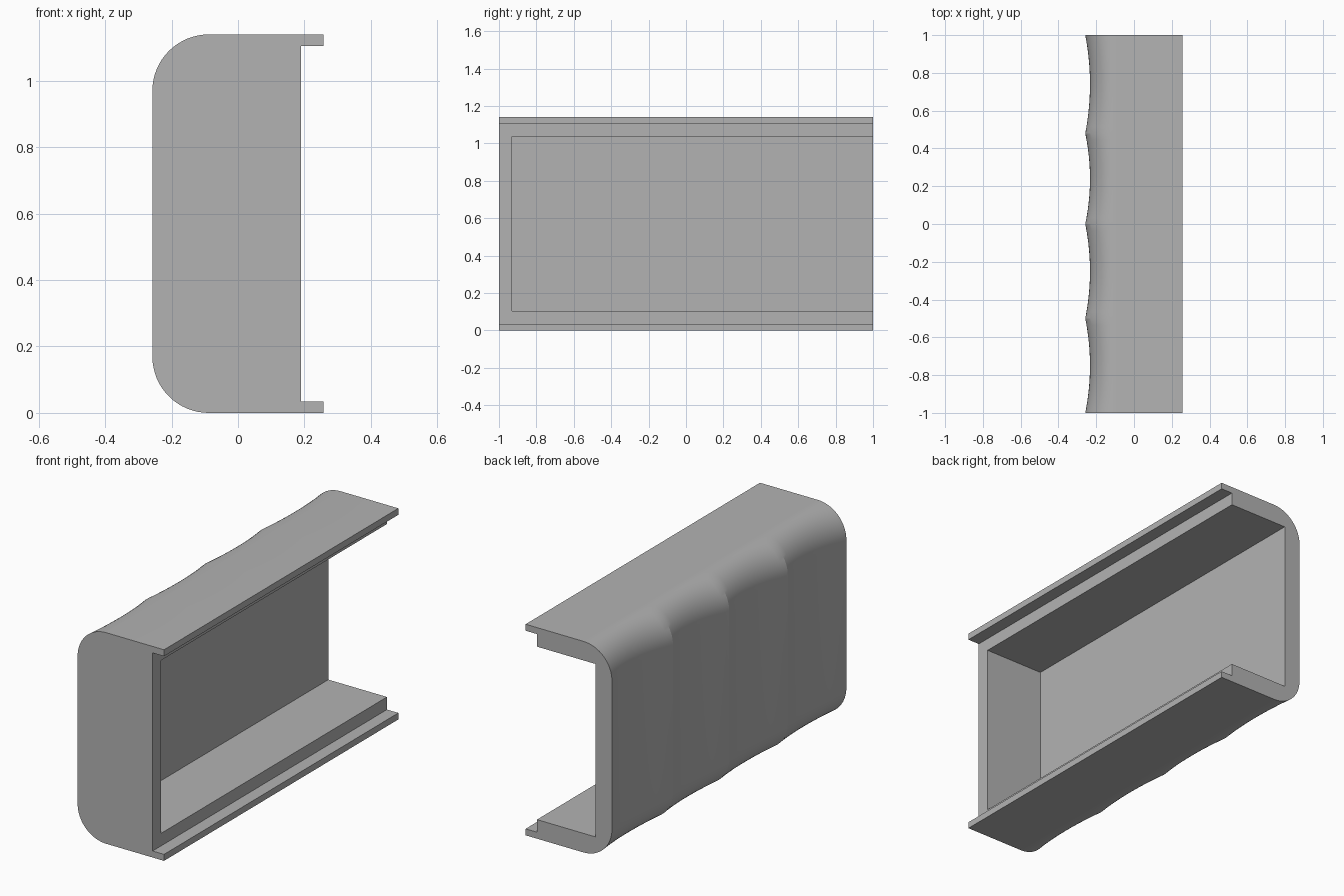
import bpy
import bmesh
from math import cos, sin, pi, radians

cube = bpy.data.objects.get("Cube")
if cube:
    bpy.data.objects.remove(cube, do_unlink=True)

HALF_X, HEIGHT = 0.258, 1.14      # overall half depth and height
RADIUS, SCALLOP = 0.17, 0.025     # corner rounding and scallop depth
LIP, REBATE_X = 0.035, 0.19       # lip thickness and start of the rebate
RIDGES = [-1, -0.5, 0, 0.48, 1]   # ridges between the scallops
ARC, BAY = 16, 14                 # steps per corner and per scallop

grey = bpy.data.materials.new("plain grey")
grey.use_nodes = True
grey.diffuse_color = (0.45, 0.45, 0.45, 1)
grey.node_tree.nodes["Principled BSDF"].inputs["Base Color"].default_value = grey.diffuse_color


def make_object(name, bm):
    bmesh.ops.recalc_face_normals(bm, faces=bm.faces)
    mesh = bpy.data.meshes.new(name)
    bm.to_mesh(mesh)
    bm.free()
    mesh.materials.append(grey)
    obj = bpy.data.objects.new(name, mesh)
    bpy.context.collection.objects.link(obj)
    return obj


def section(dent):
    """Upper half of the cross-section, mirrored to give the closed outline."""
    cx, cz = -HALF_X + RADIUS, HEIGHT - RADIUS
    half = [(REBATE_X, HEIGHT - LIP), (HALF_X, HEIGHT - LIP), (HALF_X, HEIGHT)]
    for i in range(ARC + 1):
        a = pi / 2 * i / ARC
        half.append((cx - (RADIUS - dent) * sin(a), cz + RADIUS * cos(a)))
    return half + [(x, HEIGHT - z) for x, z in reversed(half)]


# Stations along the length, with the scallop depth at each
stations = [(-1, 0)]
for y0, y1 in zip(RIDGES, RIDGES[1:]):
    for i in range(1, BAY + 1):
        t = i / BAY
        stations.append((y0 + (y1 - y0) * t, SCALLOP * 4 * t * (1 - t)))

# Scalloped body, lofted through the stations
bm = bmesh.new()
rings = [[bm.verts.new((x, y, z)) for x, z in section(d)] for y, d in stations]
count = len(rings[0])
for a, b in zip(rings, rings[1:]):
    for i in range(count):
        j = (i + 1) % count
        bm.faces.new((a[i], a[j], b[j], b[i]))
bm.faces.new(rings[0])
bm.faces.new(rings[-1])
body = make_object("scalloped_housing", bm)

# Cavity, open to the left side and the back end
lo, hi = (-0.16, -0.93, 0.103), (0.4, 1.2, HEIGHT - 0.103)
bm = bmesh.new()
bmesh.ops.create_cube(bm, size=1)
for v in bm.verts:
    v.co = [l + (h - l) * (c + 0.5) for l, h, c in zip(lo, hi, v.co)]
cutter = make_object("cavity_cutter", bm)
cutter.hide_render = True

cut = body.modifiers.new("cavity", "BOOLEAN")
cut.operation = "DIFFERENCE"
cut.solver = "EXACT"
cut.object = cutter

bpy.ops.object.select_all(action="DESELECT")
body.select_set(True)
bpy.context.view_layer.objects.active = body
bpy.ops.object.modifier_apply(modifier=cut.name)
bpy.data.objects.remove(cutter, do_unlink=True)
bpy.ops.object.shade_smooth_by_angle(angle=radians(15))
